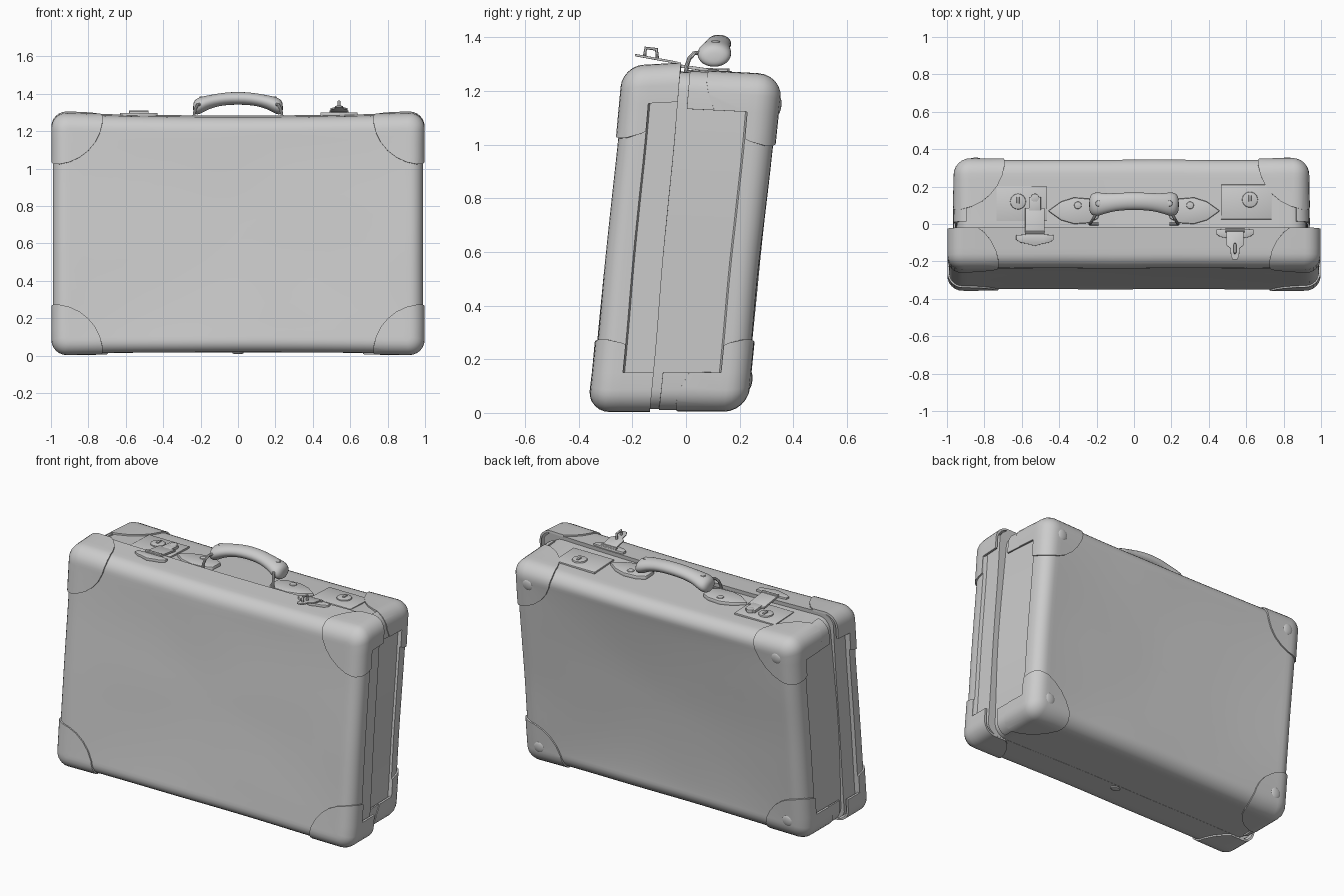
import bpy, bmesh
from math import sin, cos, pi, radians
from mathutils import Vector, noise

if "Cube" in bpy.data.objects:
    bpy.data.objects.remove(bpy.data.objects["Cube"])

SEAM = -0.135


def make(name, bm):
    me = bpy.data.meshes.new(name)
    bm.to_mesh(me)
    bm.free()
    ob = bpy.data.objects.new(name, me)
    bpy.context.collection.objects.link(ob)
    return ob


def warp(bm):
    # lean of the case, sagging long edges, sunken and softly dented leather
    for v in bm.verts:
        x, u, z = v.co
        sag = 0.015 if z > 0.65 else 0.007
        zz = z - sag * (1 - x * x) * (z - 0.65) / 0.65 - 0.055 * abs(u - SEAM) * z / 1.28
        y = u + 0.09 * z + 0.04 * (z - 0.65) * abs(u - SEAM)
        y += 0.004 * noise.noise(Vector((x * 2.2, u, z * 2.6)))
        bowl = max(0, 1 - (x / 0.9) ** 2) * max(0, 1 - ((z - 0.65) / 0.56) ** 2)
        if u > 0.2:
            y -= 0.024 * bowl ** 0.8
        elif u < -0.33:
            y += 0.01 * bowl ** 0.8
        elif u > SEAM - 0.01 and 0.9 < abs(x) < 0.968:
            x += (1 if x > 0 else -1) * 0.018 * sin(pi * min(1, max(0, z / 1.29))) * max(0, 1 - (u - SEAM) / 0.26)
        v.co = (x, y, zz)


def rounded_rect(hx, hz, r, cx, cz, u, n=16, k=6):
    pts = []
    r = max(r, 0.004)
    for i in range(4):
        sx, sz = [(1, 1), (-1, 1), (-1, -1), (1, -1)][i]
        for j in range(k + 1):
            a = pi / 2 * (i + j / k)
            pts.append(Vector((cx + sx * (hx - r) + r * cos(a), u, cz + sz * (hz - r) + r * sin(a))))
        tx, tz = [(-1, 1), (-1, -1), (1, -1), (1, 1)][i]
        a = pi / 2 * (i + 1)
        end = Vector((cx + tx * (hx - r) + r * cos(a), u, cz + tz * (hz - r) + r * sin(a)))
        start = pts[-1]
        pts += [start.lerp(end, j / n) for j in range(1, n)]
    return pts


def skin(bm, rings):
    rows = [[bm.verts.new(p) for p in ring] for ring in rings]
    for a, b in zip(rows, rows[1:]):
        for i in range(len(a)):
            j = (i + 1) % len(a)
            bm.faces.new((a[i], a[j], b[j], b[i]))
    first = bm.faces.new(rows[0])
    bm.faces.new(rows[-1])
    bmesh.ops.recalc_face_normals(bm, faces=bm.faces)
    return first


def half_case(spec, d=0.0, stepped=False):
    # tray-shaped half: rim at the seam, rounded edge, gridded big face
    hx, hz, cx, cz, end, r, f, start, step, step_u = spec
    hx, hz, r, f = hx + d, hz + d, r + d, f + d
    s = 1 if end > SEAM else -1
    end += s * d
    if stepped:
        prof = [(step, 0, start), (step, 0, step_u - s * 0.006), (0, 0, step_u)]
    else:
        prof = [(0, 0, SEAM)]
    for j in range(7):
        a = pi / 2 * j / 6
        i = f * (1 - cos(a))
        prof.append((i, i, end - s * f * (1 - sin(a))))
    rings = [rounded_rect(hx - a, hz - b, r - b * 0.8, cx, cz, u) for a, b, u in prof]
    for q in (0.97, 0.9, 0.82, 0.65, 0.45, 0.25, 0.08):
        rings.append(rounded_rect((hx - f) * q, (hz - f) * q, 0.02 * q, cx, cz, end))
    bm = bmesh.new()
    return bm, skin(bm, rings)


def patch(name, spec, planes, d, notch=None):
    # thin shell cut out of an enlarged half by planes; notch removes a side corner
    bm, seam_face = half_case(spec, d)
    bmesh.ops.delete(bm, geom=[seam_face], context='FACES')

    def cut(co, no, clear):
        bmesh.ops.bisect_plane(bm, geom=bm.verts[:] + bm.edges[:] + bm.faces[:],
                               plane_co=co, plane_no=no, clear_outer=clear)
    for co, no in planes:
        cut(co, no, True)
    if notch:
        (c0, n0), (c1, n1) = notch
        cut(c0, n0, False)
        cut(c1, n1, False)
        gone = [f for f in bm.faces if (f.calc_center_median() - c0).dot(n0) > 0
                and (f.calc_center_median() - c1).dot(n1) > 0]
        bmesh.ops.delete(bm, geom=gone, context='FACES')
    warp(bm)
    ob = make(name, bm)
    m = ob.modifiers.new("thickness", 'SOLIDIFY')
    m.thickness, m.offset, m.use_rim_only = d + 0.004, -1, True


# half width, half height, centre x, centre z, end depth, corner radius, edge radius,
# start depth, side recess, recess depth limit
LID = (0.989, 0.644, 0, 0.655, -0.35, 0.075, 0.07, SEAM, 0.02, -0.247)
BODY = (0.942, 0.632, -0.014, 0.644, 0.228, 0.075, 0.08, SEAM - 0.004, 0.012, 0.12)
bm, face = half_case(LID, stepped=True)
bmesh.ops.inset_individual(bm, faces=[face], thickness=0.06)
bmesh.ops.delete(bm, geom=[face], context='FACES')
warp(bm)
make("lid", bm)
bm, face = half_case(BODY, stepped=True)
bmesh.ops.delete(bm, geom=[face], context='FACES')
warp(bm)
make("body", bm)

# leather corner caps, side straps and rivet bulges
for label, spec in (("lid", LID), ("body", BODY)):
    hx, hz, cx, cz, end = spec[:5]
    du = 1 if end > SEAM else -1
    for sx in (-1, 1):
        for sz in (-1, 1):
            c = Vector((cx + sx * hx, end, cz + sz * hz))
            planes = []
            for i in range(8):
                for j in range(8):
                    a, b = pi / 2 * i / 7, pi / 2 * j / 7
                    n = Vector((-sx * cos(a) * cos(b), -du * sin(b), -sz * sin(a) * cos(b)))
                    planes.append((c + n * 0.265, n))
            tag = f"{label}_{'left' if sx < 0 else 'right'}_{'bottom' if sz < 0 else 'top'}"
            low = (c - Vector((0, 0, sz * 0.14)), Vector((0, 0, -sz)))
            patch(tag + "_corner_cap", spec, planes, 0.009,
                  (low, (Vector((0, spec[9], 0)), Vector((0, -du, 0)))))
            if label == "body":
                planes = [(c - Vector((sx * 0.06, 0, 0)), Vector((-sx, 0, 0))), low,
                          (Vector((0, 0.125, 0)), Vector((0, 1, 0))),
                          (Vector((0, -0.10, 0)), Vector((0, -1, 0)))]
                patch(tag + "_strap", spec, planes, 0.005)
                bm = bmesh.new()
                bmesh.ops.create_uvsphere(bm, u_segments=20, v_segments=10, radius=0.036)
                for v in bm.verts:
                    v.co = c + Vector((v.co.x - sx * 0.11, 0.003 + v.co.y * 0.35, v.co.z - sz * 0.11))
                warp(bm)
                make(tag + "_rivet", bm)


def plate(name, pts, z, h, slope=0.0, bevel=0.002):
    # flat part seen from above; slope tips it along y
    bm = bmesh.new()
    f = bm.faces.new([bm.verts.new((x, y, z)) for x, y in pts])
    ext = bmesh.ops.extrude_face_region(bm, geom=[f])
    for v in ext["geom"]:
        if isinstance(v, bmesh.types.BMVert):
            v.co.z += h
    bmesh.ops.recalc_face_normals(bm, faces=bm.faces)
    y0 = pts[0][1]
    for v in bm.verts:
        v.co.z += slope * (v.co.y - y0)
    m = make(name, bm).modifiers.new("edge", 'BEVEL')
    m.width, m.segments, m.limit_method = bevel, 2, 'ANGLE'


def rect(x0, x1, y0, y1):
    return [(x0, y0), (x1, y0), (x1, y1), (x0, y1)]


def disc(cx, cy, rx, ry=None, n=24):
    return [(cx + rx * cos(2 * pi * i / n), cy + (ry or rx) * sin(2 * pi * i / n)) for i in range(n)]


def wire(name, pts, r):
    cu = bpy.data.curves.new(name, 'CURVE')
    cu.dimensions, cu.bevel_depth, cu.bevel_resolution = '3D', r, 3
    cu.use_fill_caps = True
    sp = cu.splines.new('POLY')
    sp.points.add(len(pts) - 1)
    for p, q in zip(sp.points, pts):
        p.co = (*q, 1)
    bpy.context.collection.objects.link(bpy.data.objects.new(name, cu))


# locks
for side, s, dy in (("left", -1, 0), ("right", 1, 0.01)):
    plate(side + "_lock_plate", rect(s * 0.60 - 0.135, s * 0.60 + 0.135, 0.015 + dy, 0.20 + dy),
          1.258, 0.013, -0.04)
    plate(side + "_lock_button", disc(s * 0.62, 0.12 + dy, 0.042), 1.255, 0.02, bevel=0.006)
    plate(side + "_keyhole_slide", rect(s * 0.62 - 0.007, s * 0.62 + 0.007, 0.11 + dy, 0.145 + dy), 1.268, 0.014)

# closed hasp
hx = -0.53
half = [(0, -0.118), (0.045, -0.105), (0.075, -0.10), (0.10, -0.085), (0.10, -0.06), (0.045, -0.055)]
base = half + [(-x, y) for x, y in half[:0:-1]]
plate("closed_hasp_base", [(hx + x, y) for x, y in base], 1.28, 0.018)
plate("closed_hasp_strap", rect(hx - 0.052, hx + 0.052, -0.06, 0.085), 1.292, 0.012, -0.14)
plate("closed_hasp_tongue", rect(hx - 0.032, hx + 0.032, 0.07, 0.145), 1.268, 0.018, -0.05)
plate("closed_hasp_tip", disc(hx, 0.14, 0.022), 1.262, 0.022)
wire("closed_hasp_hinge", [(hx - 0.052, -0.048, 1.3), (hx + 0.052, -0.048, 1.3)], 0.01)

# open hasp, tongue tipped forward
hx = 0.54
plate("open_hasp_base", [(hx + x, y + 0.03) for x, y in base], 1.282, 0.018)
wire("open_hasp_hinge", [(hx - 0.05, -0.035, 1.3), (hx + 0.05, -0.035, 1.3)], 0.01)
half = [(0.045, -0.04), (0.045, -0.115), (0.025, -0.13), (0.022, -0.17), (0.012, -0.19)]
plate("open_hasp_tongue", [(hx + x, y) for x, y in half] + [(hx - x, y) for x, y in half[::-1]],
      1.302, 0.009, -0.18)
wire("open_hasp_loop", [(hx, -0.155, 1.325), (hx, -0.15, 1.36), (hx, -0.11, 1.355), (hx, -0.107, 1.32)], 0.007)

# handle tabs: leaf shaped leather with rivets and wire rings
for side, s in (("left", -1), ("right", 1)):
    leaf = [(0.19, 0.03), (0.24, 0.005), (0.32, 0.0), (0.39, 0.02), (0.46, 0.07),
            (0.39, 0.12), (0.32, 0.142), (0.24, 0.135), (0.19, 0.11)]
    plate(side + "_handle_tab", [(s * x, y) for x, y in leaf], 1.245, 0.032, -0.02, 0.008)
    plate(side + "_tab_rivet", disc(s * 0.30, 0.10, 0.02), 1.265, 0.016, bevel=0.005)
    arc = [(0.0, 1.262), (0.002, 1.292), (0.012, 1.32), (0.03, 1.34), (0.065, 1.345)]
    wire(side + "_handle_ring", [(s * (0.235 - 0.6 * y), y, z) for y, z in arc], 0.008)
    wire(side + "_handle_ring_foot", [(s * 0.19, 0.0, 1.265), (s * 0.235, 0.0, 1.265)], 0.007)

# arched grip lofted through elliptical sections
half = [(0.24, 0.105, 1.325, 0.018, 0.015), (0.235, 0.105, 1.328, 0.048, 0.035),
        (0.218, 0.105, 1.332, 0.063, 0.045), (0.19, 0.106, 1.342, 0.064, 0.044),
        (0.155, 0.11, 1.356, 0.054, 0.037), (0.10, 0.117, 1.369, 0.048, 0.034),
        (0.04, 0.122, 1.376, 0.047, 0.034)]
stations = [(-s[0], *s[1:]) for s in half] + half[::-1]
bm = bmesh.new()
skin(bm, [[(x, y + ry * cos(2 * pi * i / 24), z + rz * sin(2 * pi * i / 24)) for i in range(24)]
          for x, y, z, ry, rz in stations])
m = make("handle_grip", bm).modifiers.new("smooth", 'SUBSURF')
m.levels = m.render_levels = 1
for s in (-1, 1):
    plate("grip_rivet", disc(s * 0.19, 0.11, 0.016, n=16), 1.374, 0.013, bevel=0.004)

# small stud under the lid
plate("bottom_stud", disc(0, -0.165, 0.03, 0.022), 0.01, 0.03, bevel=0.006)

# apply modifiers, then smooth shading with kept edges
bpy.ops.object.select_all(action='SELECT')
bpy.context.view_layer.objects.active = bpy.data.objects["lid"]
bpy.ops.object.convert(target='MESH')
bpy.ops.object.shade_smooth_by_angle(angle=radians(35))
